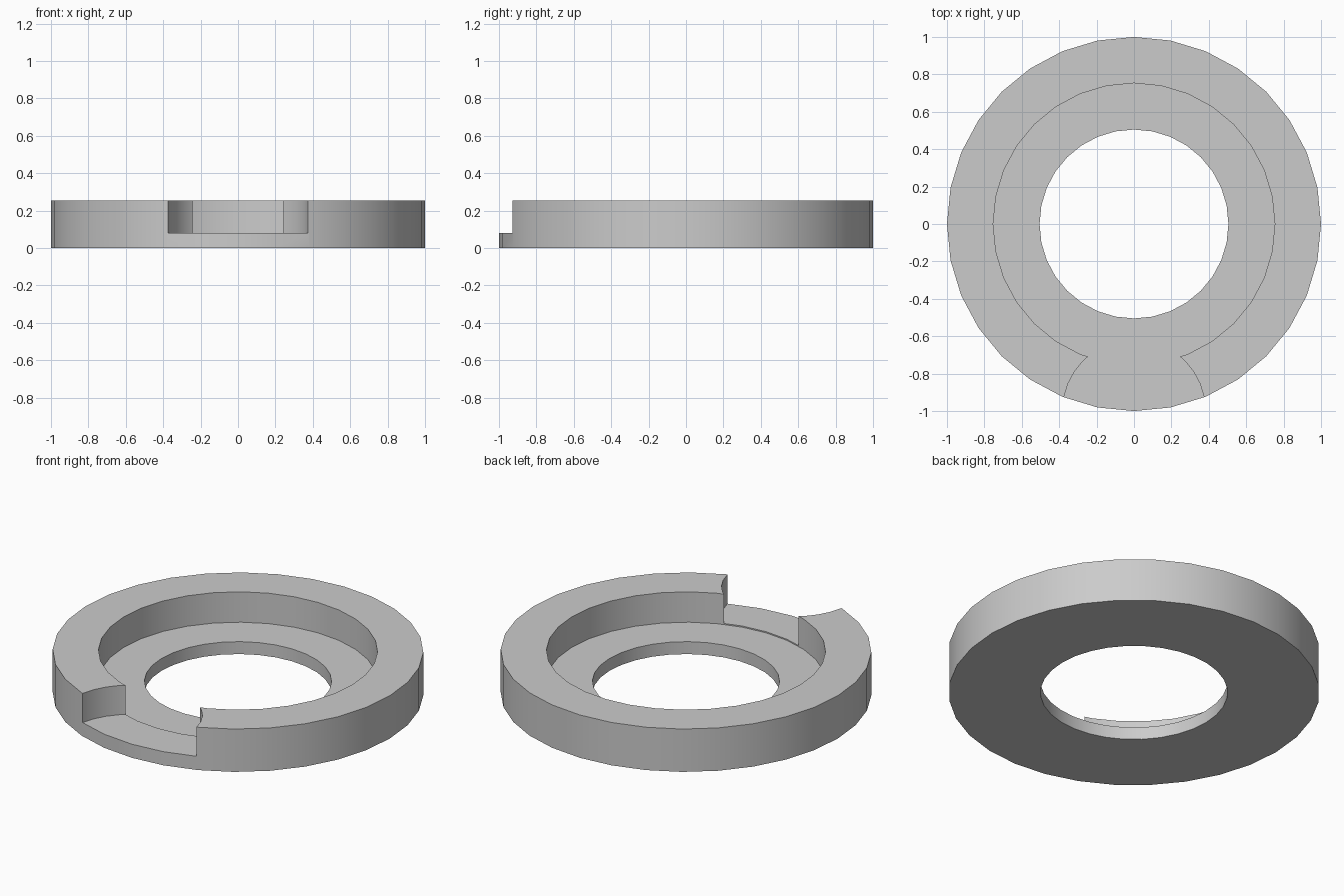
import bpy
import bmesh
from math import cos, sin, tau, radians

SIDES = 32
HEIGHT = 0.255
RECESS_Z = 0.074
NOTCH_Z = 0.081

cube = bpy.data.objects.get("Cube")
if cube:
    bpy.data.objects.remove(cube, do_unlink=True)

grey = bpy.data.materials.new("plain_grey")
grey.use_nodes = True
colour = (0.6, 0.6, 0.6, 1)
grey.diffuse_color = colour
grey.node_tree.nodes["Principled BSDF"].inputs["Base Color"].default_value = colour


def add_object(name, bm):
    bmesh.ops.recalc_face_normals(bm, faces=bm.faces[:])
    mesh = bpy.data.meshes.new(name)
    bm.to_mesh(mesh)
    bm.free()
    obj = bpy.data.objects.new(name, mesh)
    bpy.context.collection.objects.link(obj)
    mesh.materials.append(grey)
    return obj


def lathe(name, profile):
    """Revolve a closed (radius, z) outline around the z axis."""
    bm = bmesh.new()
    rings = []
    for i in range(SIDES):
        a = tau * i / SIDES
        rings.append([bm.verts.new((r * cos(a), r * sin(a), z)) for r, z in profile])
    for i, ring in enumerate(rings):
        following = rings[(i + 1) % SIDES]
        for j in range(len(profile)):
            k = (j + 1) % len(profile)
            bm.faces.new((ring[j], following[j], following[k], ring[k]))
    return add_object(name, bm)


# Stepped ring: wide rim, sunken inner ledge, open centre
ring = lathe("stepped_ring", [
    (1.0, 0), (1.0, HEIGHT), (0.753, HEIGHT),
    (0.753, RECESS_Z), (0.505, RECESS_Z), (0.505, 0),
])

# Round cutter that opens the notch in the front of the rim
bm = bmesh.new()
bmesh.ops.create_cone(bm, cap_ends=True, segments=SIDES,
                      radius1=0.382, radius2=0.382, depth=1)
bmesh.ops.translate(bm, verts=bm.verts[:], vec=(0, -1, NOTCH_Z + 0.5))
cutter = add_object("notch_cutter", bm)
cutter.hide_render = True

notch = ring.modifiers.new("front_notch", 'BOOLEAN')
notch.operation = 'DIFFERENCE'
notch.solver = 'EXACT'
notch.object = cutter

# Apply the cut, drop the cutter and smooth the round walls
bpy.ops.object.select_all(action='DESELECT')
ring.select_set(True)
bpy.context.view_layer.objects.active = ring
bpy.ops.object.modifier_apply(modifier=notch.name)
bpy.data.objects.remove(cutter, do_unlink=True)
bpy.ops.object.shade_smooth_by_angle(angle=radians(30))
